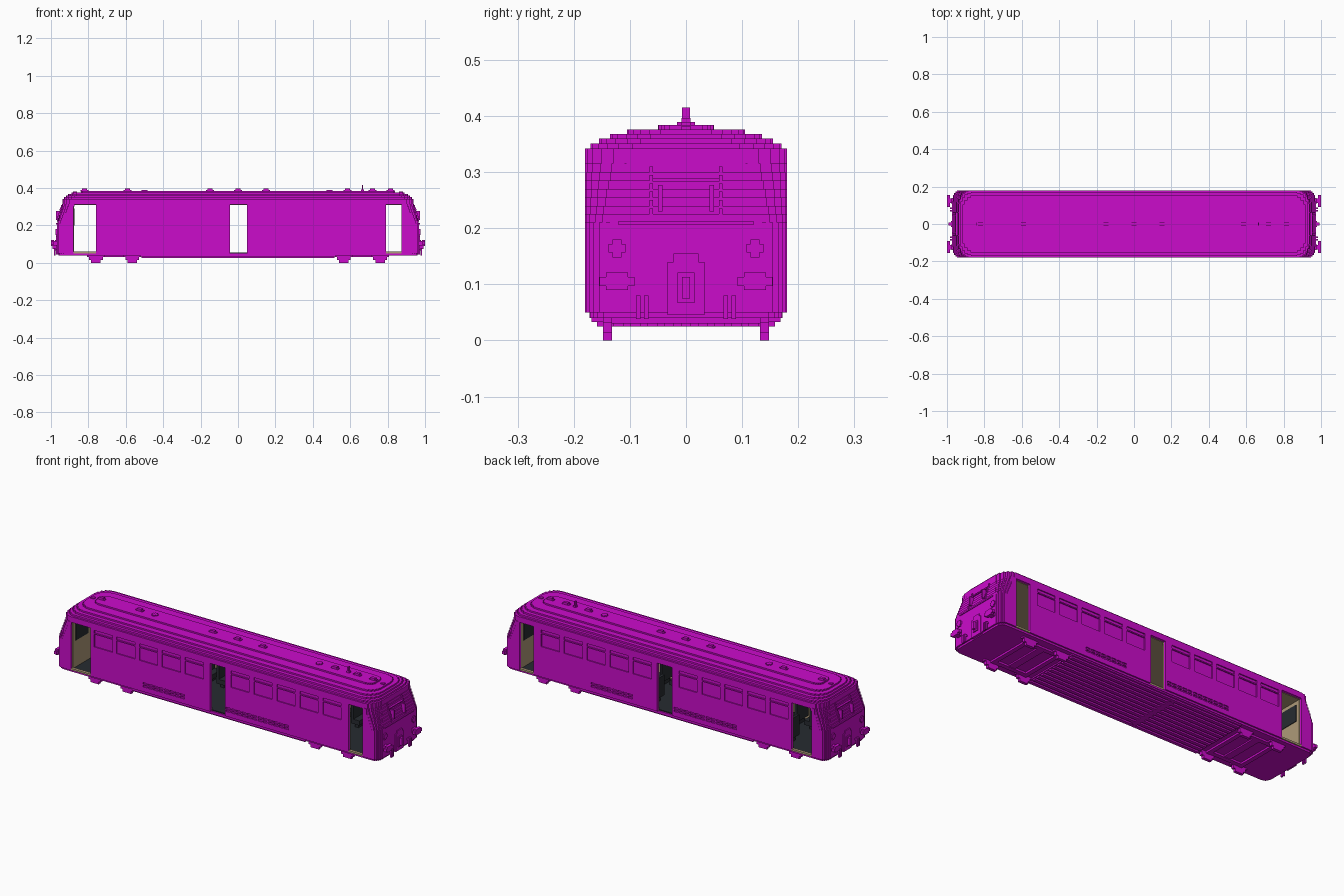
import bpy, bmesh, math

cube = bpy.data.objects.get("Cube")
if cube:
    bpy.data.objects.remove(cube, do_unlink=True)


def material(name, rgb):
    m = bpy.data.materials.new(name)
    m.use_nodes = True
    m.diffuse_color = (*rgb, 1)
    m.node_tree.nodes["Principled BSDF"].inputs["Base Color"].default_value = (*rgb, 1)
    return m


PURPLE = material("magenta_purple", (0.60, 0.0035, 0.60))
TAN = material("interior_tan", (0.42, 0.32, 0.19))
DARK = material("dark_slate", (0.02, 0.024, 0.03))


def finish(name, bm, mat):
    bmesh.ops.recalc_face_normals(bm, faces=bm.faces)
    me = bpy.data.meshes.new(name)
    bm.to_mesh(me)
    bm.free()
    me.materials.append(mat)
    ob = bpy.data.objects.new(name, me)
    bpy.context.collection.objects.link(ob)
    return ob


def add_box(bm, x0, x1, y0, y1, z0, z1):
    vs = bmesh.ops.create_cube(bm, size=1)["verts"]
    for v in vs:
        v.co = ((x0 + x1) / 2 + v.co.x * (x1 - x0),
                (y0 + y1) / 2 + v.co.y * (y1 - y0),
                (z0 + z1) / 2 + v.co.z * (z1 - z0))


def boxes(name, items, mat=PURPLE):
    bm = bmesh.new()
    for it in items:
        add_box(bm, *it)
    return finish(name, bm, mat)


def add_prism(bm, pts, z0, z1):
    face = bm.faces.new([bm.verts.new((x, y, z0)) for x, y in pts])
    new = bmesh.ops.extrude_face_region(bm, geom=[face])["geom"]
    for v in new:
        if isinstance(v, bmesh.types.BMVert):
            v.co.z = z1


def stair_end(hx, hy, cx, cy, n=6):
    """Outline of one blocky rounded end, from -y to +y."""
    half = []
    for i in range(n):
        a0, a1 = (math.pi / 2 * k / n for k in (i, i + 1))
        x0 = hx - cx + cx * math.sin(a0)
        x1 = hx - cx + cx * math.sin(a1)
        y = hy - cy + cy * math.cos(a0)
        half += [(x0, y), (x1, y)]
    return [(x, -y) for x, y in half] + [(x, y) for x, y in reversed(half)]


def add_tier(bm, hx, hy, cx, cy, z0, z1):
    end = stair_end(hx, hy, cx, cy)
    add_prism(bm, end + [(-x, -y) for x, y in end], z0, z1)


def panel(name, xr, zr, holes, y, depth, mat=PURPLE):
    """Upright side sheet with rectangular holes, thickened outwards."""
    xs = sorted({*xr, *(h[0] for h in holes), *(h[1] for h in holes)})
    zs = sorted({*zr, *(h[2] for h in holes), *(h[3] for h in holes)})
    bm = bmesh.new()
    for x0, x1 in zip(xs, xs[1:]):
        for z0, z1 in zip(zs, zs[1:]):
            mx, mz = (x0 + x1) / 2, (z0 + z1) / 2
            if any(h[0] < mx < h[1] and h[2] < mz < h[3] for h in holes):
                continue
            bm.faces.new([bm.verts.new((a, y, b)) for a, b in
                          ((x0, z0), (x1, z0), (x1, z1), (x0, z1))])
    bmesh.ops.remove_doubles(bm, verts=bm.verts, dist=1e-5)
    back = bmesh.ops.extrude_face_region(bm, geom=bm.faces[:], use_keep_orig=True)["geom"]
    for v in back:
        if isinstance(v, bmesh.types.BMVert):
            v.co.y += depth
    return finish(name, bm, mat)


# Side walls: outer skin with window and vent recesses, inner skin, lining
doors = [(-0.88, -0.76, 0.05, 0.312), (-0.043, 0.047, 0.05, 0.312), (0.79, 0.875, 0.05, 0.312)]
starts = (-0.74, -0.605, -0.467, -0.331, -0.193, 0.083, 0.221, 0.36, 0.498, 0.636)
panes = []
for x in starts:
    panes += [(x, x + 0.11, 0.215, 0.283), (x, x + 0.11, 0.289, 0.305)]
for s, label in ((-1, "front"), (1, "back")):
    vents = []
    for a, b, n in ((-0.445, -0.19, 8), (0.055, 0.435, 12)):
        w = (b - a) / n
        for i in range(n):
            e = sorted((-s * (a + i * w), -s * (a + (i + 0.8) * w)))
            vents += [(*e, 0.076, 0.085), (*e, 0.091, 0.1)]
    xr, zr = (-0.9, 0.9), (0.05, 0.315)
    panel(label + "_side_skin", xr, zr, doors + panes + vents, s * 0.174, s * 0.006)
    panel(label + "_side_inner_skin", xr, zr, doors, s * 0.168, s * 0.006)
    panel(label + "_side_lining", xr, zr, doors, s * 0.163, s * 0.005, TAN)

# Stepped cab ends, leaning back above the belt line
for s, label in ((-1, "right"), (1, "left")):
    bm = bmesh.new()
    levels = [(0.05, 0.21, 0.968, 0.045, 0.05)]
    for i in range(7):
        t = i / 6
        levels.append((0.21 + i * 0.015, 0.225 + i * 0.015,
                       0.966 - 0.026 * t, 0.05 + 0.015 * t, 0.06 + 0.035 * t))
    for z0, z1, hx, cx, cy in levels:
        xin = 0.882
        pts = [(xin, -0.18)] + stair_end(hx, 0.18, cx, cy) + [(xin, 0.18)]
        add_prism(bm, [(s * x, y) for x, y in pts], z0, z1)
    finish(label + "_cab_end", bm, PURPLE)

    def side(x0, x1, *rest):
        return (*sorted((s * x0, s * x1)), *rest)

    # Bulkhead facing the cabin, with a dark cab window
    boxes(label + "_bulkhead", [side(0.877, 0.883, -0.164, 0.164, 0.05, 0.315)], TAN)
    boxes(label + "_bulkhead_window",
          [side(0.874, 0.878, y - 0.055, y + 0.055, 0.2, 0.29) for y in (-0.09, 0.09)], DARK)
    # Belt rail, windscreen bars and wipers
    trim = [side(0.95, 0.972, -0.12, 0.12, 0.206, 0.213)]
    for m in (-1, 1):
        for z in (0.22, 0.235, 0.25, 0.265, 0.28, 0.295):
            x = 0.971 - (z - 0.21) * 0.29
            trim.append(side(x - 0.02, x, m * 0.062 - 0.003, m * 0.062 + 0.003, z, z + 0.015))
        trim.append(side(0.95, 0.974, m * 0.046 - 0.004, m * 0.046 + 0.004, 0.23, 0.277))
    trim.append(side(0.93, 0.955, -0.06, 0.06, 0.283, 0.289))
    boxes(label + "_windscreen_trim", trim)
    # Cross-shaped headlights, blocky buffers and hoses
    lamps, buffers, hoses = [], [], []
    for y in (-0.123, 0.123):
        lamps += [side(0.94, 0.975, y - 0.015, y + 0.015, 0.157, 0.172),
                  side(0.94, 0.975, y - 0.008, y + 0.008, 0.148, 0.18)]
        buffers += [side(0.93, 0.99, y - 0.012, y + 0.012, 0.093, 0.117),
                    side(0.984, 1.0, y - 0.031, y + 0.031, 0.097, 0.113),
                    side(0.984, 1.0, y - 0.02, y + 0.02, 0.09, 0.121)]
    for y in (-0.085, -0.071, 0.071, 0.085):
        hoses += [side(0.96, 0.985, y - 0.004, y + 0.004, 0.072, 0.08),
                  side(0.977, 0.985, y - 0.004, y + 0.004, 0.038, 0.08)]
    boxes(label + "_headlights", lamps)
    boxes(label + "_buffers", buffers)
    boxes(label + "_hoses", hoses)
    # Arched coupler plate and hook
    boxes(label + "_coupler_plate", [side(0.95, 0.973, -0.033, 0.033, 0.045, 0.14),
                                     side(0.95, 0.973, -0.022, 0.022, 0.14, 0.155)])
    boxes(label + "_coupler_hook", [side(0.96, 0.978, -0.015, 0.015, 0.067, 0.121),
                                    side(0.97, 0.992, -0.007, 0.007, 0.075, 0.113)])

# Roof in shallow steps
bm = bmesh.new()
for tier in ((0.938, 0.18, 0.07, 0.10, 0.315, 0.342),
             (0.93, 0.17, 0.08, 0.10, 0.342, 0.351),
             (0.92, 0.155, 0.09, 0.10, 0.351, 0.36),
             (0.91, 0.135, 0.09, 0.095, 0.36, 0.368),
             (0.89, 0.105, 0.08, 0.08, 0.368, 0.376),
             (0.84, 0.05, 0.05, 0.04, 0.376, 0.384)):
    add_tier(bm, *tier)
finish("stepped_roof", bm, PURPLE)

# Roof vents, domes and aerial
bumps = []
for x in (-0.82, -0.59, -0.15, 0.0, 0.15, 0.585, 0.72, 0.815):
    bumps += [(x - 0.021, x + 0.021, -0.008, 0.008, 0.38, 0.389),
              (x - 0.013, x + 0.013, -0.008, 0.008, 0.389, 0.396)]
boxes("roof_vents", bumps)
domes = []
for x in (-0.5, 0.49):
    domes += [(x - 0.016, x + 0.016, -0.008, 0.008, 0.38, 0.389),
              (x - 0.008, x + 0.008, -0.016, 0.016, 0.38, 0.389)]
boxes("roof_domes", domes)
boxes("roof_end_lamps", [(x - 0.01, x + 0.01, -0.008, 0.008, 0.37, 0.382) for x in (-0.872, 0.872)])
boxes("aerial", [(0.658, 0.674, -0.008, 0.008, 0.38, 0.392),
                 (0.662, 0.669, -0.007, 0.007, 0.392, 0.415)])

# Cabin floor, ceiling, end door sills and seats
boxes("cabin_floor", [(-0.88, 0.88, -0.165, 0.165, 0.049, 0.055)], DARK)
boxes("cabin_ceiling", [(-0.88, 0.88, -0.165, 0.165, 0.31, 0.316)], TAN)
boxes("door_sills", [(a, b, s * 0.17 - 0.008, s * 0.17 + 0.008, 0.05, 0.06)
                     for a, b in ((-0.88, -0.76), (0.79, 0.875)) for s in (-1, 1)], TAN)
seats = []
for lo in (-0.72, 0.09):
    for i in range(7):
        x = lo + i * 0.092
        for y in (-0.105, 0.105):
            seats += [(x, x + 0.05, y - 0.05, y + 0.05, 0.08, 0.105),
                      (x, x + 0.014, y - 0.05, y + 0.05, 0.105, 0.19),
                      (x + 0.01, x + 0.03, y - 0.03, y + 0.03, 0.055, 0.08)]
boxes("seats", seats, DARK)

# Underframe with lengthwise ribs
bm = bmesh.new()
add_tier(bm, 0.96, 0.172, 0.04, 0.05, 0.04, 0.05)
finish("underframe", bm, PURPLE)
ribs = [(-0.52, 0.52, -0.168, 0.168, 0.033, 0.04)]
ribs += [(-0.515, 0.515, i * 0.03 - 0.009, i * 0.03 + 0.009, 0.025, 0.033) for i in range(-5, 6)]
ribs.append((-0.13, -0.10, -0.14, 0.14, 0.025, 0.033))
boxes("underfloor_ribs", ribs)

# Bogies: frames with blocky stepped wheels
frames, wheels = [], []
for s in (-1, 1):
    inner, outer = 0.565, 0.76
    for x in (inner, outer):
        frames.append((s * x - 0.012, s * x + 0.012, -0.135, 0.135, 0.03, 0.041))
        for y in (-0.14, 0.14):
            for w, z0, z1 in ((0.046, 0.032, 0.048), (0.037, 0.014, 0.032), (0.025, 0.0, 0.014)):
                wheels.append((s * x - w, s * x + w, y - 0.008, y + 0.008, z0, z1))
    a, b = sorted((s * inner, s * outer))
    for y in (-0.118, 0.118):
        frames.append((a, b, y - 0.012, y + 0.012, 0.03, 0.041))
    frames.append((s * 0.6625 - 0.02, s * 0.6625 + 0.02, -0.11, 0.11, 0.033, 0.041))
boxes("bogie_frames", frames)
boxes("wheels", wheels)
